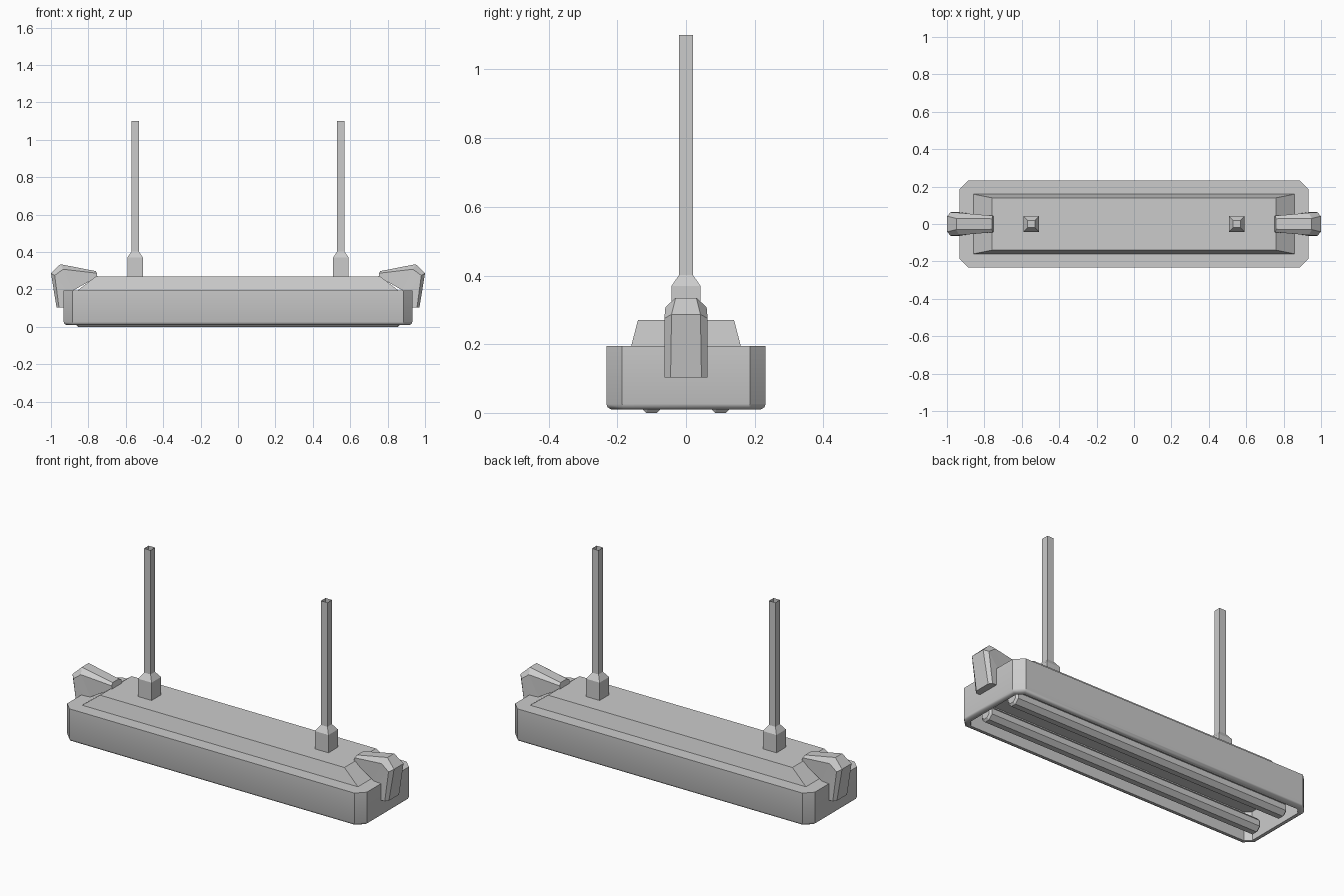
import bpy, bmesh
from math import cos, sin, pi, radians

if "Cube" in bpy.data.objects:
    bpy.data.objects.remove(bpy.data.objects["Cube"])


def loft(name, rings, cap_start=True, cap_end=True, smooth=0):
    """Skin a list of equal-length point rings into one mesh object."""
    bm = bmesh.new()
    vs = [[bm.verts.new(p) for p in r] for r in rings]
    n = len(rings[0])
    for a, b in zip(vs, vs[1:]):
        for i in range(n):
            j = (i + 1) % n
            bm.faces.new((a[i], a[j], b[j], b[i]))
    if cap_start:
        bm.faces.new(vs[0])
    if cap_end:
        bm.faces.new(vs[-1])
    bmesh.ops.recalc_face_normals(bm, faces=bm.faces)
    me = bpy.data.meshes.new(name)
    bm.to_mesh(me)
    bm.free()
    ob = bpy.data.objects.new(name, me)
    bpy.context.collection.objects.link(ob)
    if smooth:
        bpy.ops.object.select_all(action='DESELECT')
        ob.select_set(True)
        bpy.context.view_layer.objects.active = ob
        bpy.ops.object.shade_smooth_by_angle(angle=radians(smooth))
    return ob


def rect(hx, hy, z, cx=0):
    return [(cx - hx, -hy, z), (cx + hx, -hy, z), (cx + hx, hy, z), (cx - hx, hy, z)]


def chamfered(inset, z, c=0.046):
    hx, hy = 0.932 - inset, 0.232 - inset
    c -= inset * 0.58
    quarter = [(hx - c, -hy), (hx, -hy + c)]
    right = quarter + [(x, -y) for x, y in reversed(quarter)]
    return [(x, y, z) for x, y in right + [(-x, -y) for x, y in right]]


# Housing: chamfered tray with a deep recess open to the floor
loft("housing", [chamfered(0, 0.195), chamfered(0, 0.026), chamfered(0.004, 0.016),
                 chamfered(0.014, 0.01), chamfered(0.03, 0.01), chamfered(0.032, 0.17)],
     smooth=40)

# Sloped cover on top of the housing
loft("top_cover", [rect(0.86, 0.16, 0.193), rect(0.76, 0.14, 0.27)])

# Two eight-sided lamp tubes with tapered ends
for y in (-0.1, 0.1):
    loft("lamp_tube", [
        [(x, y + r * cos((k + 0.5) * pi / 4), 0.039 + r * sin((k + 0.5) * pi / 4))
         for k in range(8)]
        for x, r in ((-0.865, 0.03), (-0.855, 0.042), (0.855, 0.042), (0.865, 0.03))])

# Bracket stations: outer, shoulder and inner (x, z), then outer, shoulder and inner half widths
stations = [
    ((0.76, 0.298), (0.755, 0.287), (0.752, 0.268), 0.028, 0.044, 0.044),
    ((0.95, 0.335), (0.935, 0.308), (0.88, 0.195), 0.03, 0.06, 0.055),
    ((1.0, 0.287), (0.98, 0.275), (0.91, 0.185), 0.042, 0.063, 0.06),
    ((0.97, 0.103), (0.957, 0.103), (0.92, 0.103), 0.045, 0.063, 0.063),
]

for s in (-1, 1):
    # Bent end bracket
    loft("end_bracket", [
        [(s * o[0], -n, o[1]), (s * o[0], n, o[1]), (s * m[0], w, m[1]),
         (s * i[0], v, i[1]), (s * i[0], -v, i[1]), (s * m[0], -w, m[1])]
        for o, m, i, n, w, v in stations])
    # Hanger socket and open-topped rod
    x = s * 0.55
    loft("hanger_socket", [rect(0.042, 0.042, 0.268, x), rect(0.042, 0.042, 0.37, x),
                           rect(0.02, 0.02, 0.402, x)])
    loft("hanger_rod", [rect(0.02, 0.02, 0.40, x), rect(0.02, 0.02, 1.1, x)],
         cap_start=False, cap_end=False)
